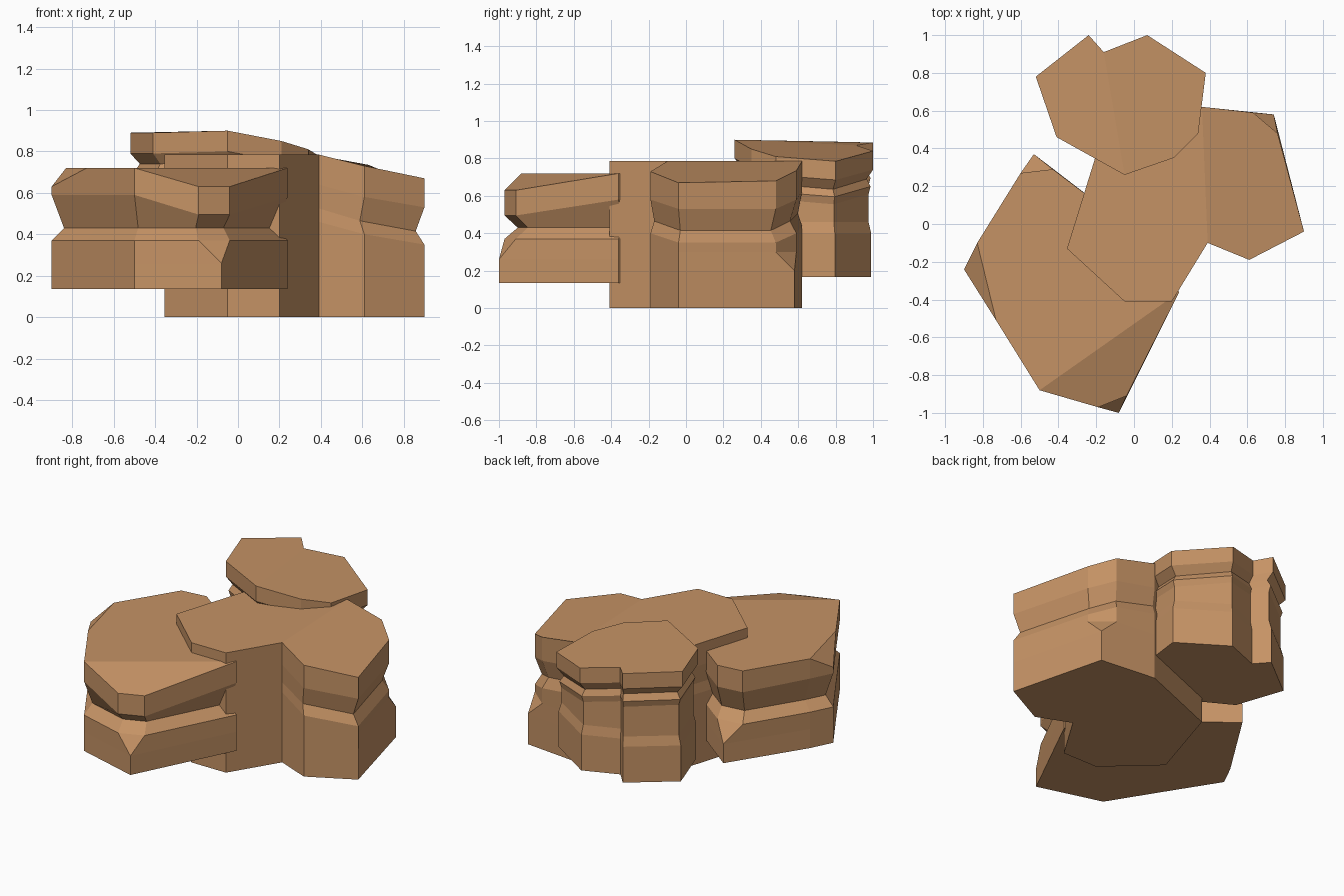
import bpy, bmesh

if "Cube" in bpy.data.objects:
    bpy.data.objects.remove(bpy.data.objects["Cube"])

stone = bpy.data.materials.new("brown_stone")
stone.diffuse_color = (0.56, 0.29, 0.13, 1)
stone.use_nodes = True
stone.node_tree.nodes["Principled BSDF"].inputs["Base Color"].default_value = stone.diffuse_color


def rock(name, corners, feet, rings, centre, caps):
    """Stack rings of corners. Corner: (x, y, top z, lip z, waist depth).
    feet: corner index -> shared foot point below the chipped corner.
    ring: (kind, z, amount); kind picks the height reference."""
    bm = bmesh.new()
    loops = []
    for kind, z, amount in rings:
        loop = []
        for i, (x, y, top, lip, depth) in enumerate(corners):
            if kind == "foot" and i in feet:
                x, y = feet[i]
            f = 1 - amount * depth
            h = {"foot": z, "flat": z, "top": top + z, "lip": lip + z}[kind]
            loop.append(bm.verts.new((centre[0] + (x - centre[0]) * f,
                                      centre[1] + (y - centre[1]) * f, h)))
        loops.append(loop)
    n = len(corners)
    for a, b in zip(loops, loops[1:]):
        for i in range(n):
            j = (i + 1) % n
            bm.faces.new((a[i], a[j], b[j], b[i]))
    bm.faces.new(loops[0][::-1])
    for cap in caps:
        bm.faces.new([loops[-1][i] for i in cap])
    bmesh.ops.remove_doubles(bm, verts=bm.verts, dist=0.0005)
    bmesh.ops.recalc_face_normals(bm, faces=bm.faces)
    mesh = bpy.data.meshes.new(name)
    bm.to_mesh(mesh)
    bm.free()
    mesh.materials.append(stone)
    obj = bpy.data.objects.new(name, mesh)
    bpy.context.collection.objects.link(obj)
    return obj


# Main rock: upright front, waisted and sloping on the right
rock("main_rock",
     [(-.355, -.13, .785, .64, 0), (-.05, -.41, .785, .64, 0),
      (.20, -.41, .785, .64, 0), (.39, -.10, .785, .64, 0),
      (.61, -.19, .73, .58, 1), (.90, -.04, .67, .53, 1),
      (.76, .48, .68, .53, 1), (.63, .59, .735, .58, 1),
      (.36, .62, .785, .62, .6), (-.19, .40, .785, .64, .3)],
     {6: (.74, .58), 7: (.74, .58)},
     [("foot", 0, 0), ("foot", .20, 0), ("flat", .30, 0), ("lip", -.18, 0),
      ("lip", -.115, .07), ("lip", 0, 0), ("top", 0, 0)],
     (.30, .10), [(0, 1, 2, 3, 8, 9), (3, 4, 5, 6, 7, 8)])

# Front left rock: deep waist, chipped corners
rock("front_left_rock",
     [(-.90, -.24, .63, .59, 1), (-.73, -.51, .72, .59, 1),
      (-.50, -.88, .72, .59, 1), (-.19, -.97, .63, .495, 1),
      (-.04, -.91, .63, .495, 1), (.24, -.36, .72, .58, 1),
      (-.10, .04, .72, .58, 1), (-.43, .29, .72, .58, 1),
      (-.60, .27, .72, .58, 1), (-.83, -.10, .72, .59, 1)],
     {3: (-.08, -1.0), 4: (-.08, -1.0), 7: (-.53, .37), 8: (-.53, .37)},
     [("foot", .135, 0), ("foot", .26, 0), ("flat", .37, 0),
      ("flat", .43, .105), ("lip", 0, 0), ("top", 0, 0)],
     (-.33, -.30), [(0, 1, 9), (1, 2, 5, 6, 7, 8, 9), (2, 3, 4, 5)])

# Back rock: overhanging cap on a banded column
back = [(-.41, .46, .89), (-.05, .26, .90), (.21, .35, .85), (.34, .48, .81),
        (.38, .80, .785), (.07, 1.0, .84), (-.16, .91, .87),
        (-.24, 1.0, .885), (-.52, .78, .89)]
rock("back_rock", [(x, y, t, t - .10, 1) for x, y, t in back], {},
     [("flat", .165, .03), ("flat", .40, .03), ("flat", .46, .07),
      ("lip", -.13, .07), ("lip", -.09, .04), ("lip", -.05, .10),
      ("lip", 0, 0), ("top", 0, 0)],
     (-.06, .66), [(1, 2, 3, 4, 5, 6), (0, 1, 6, 7, 8)])
